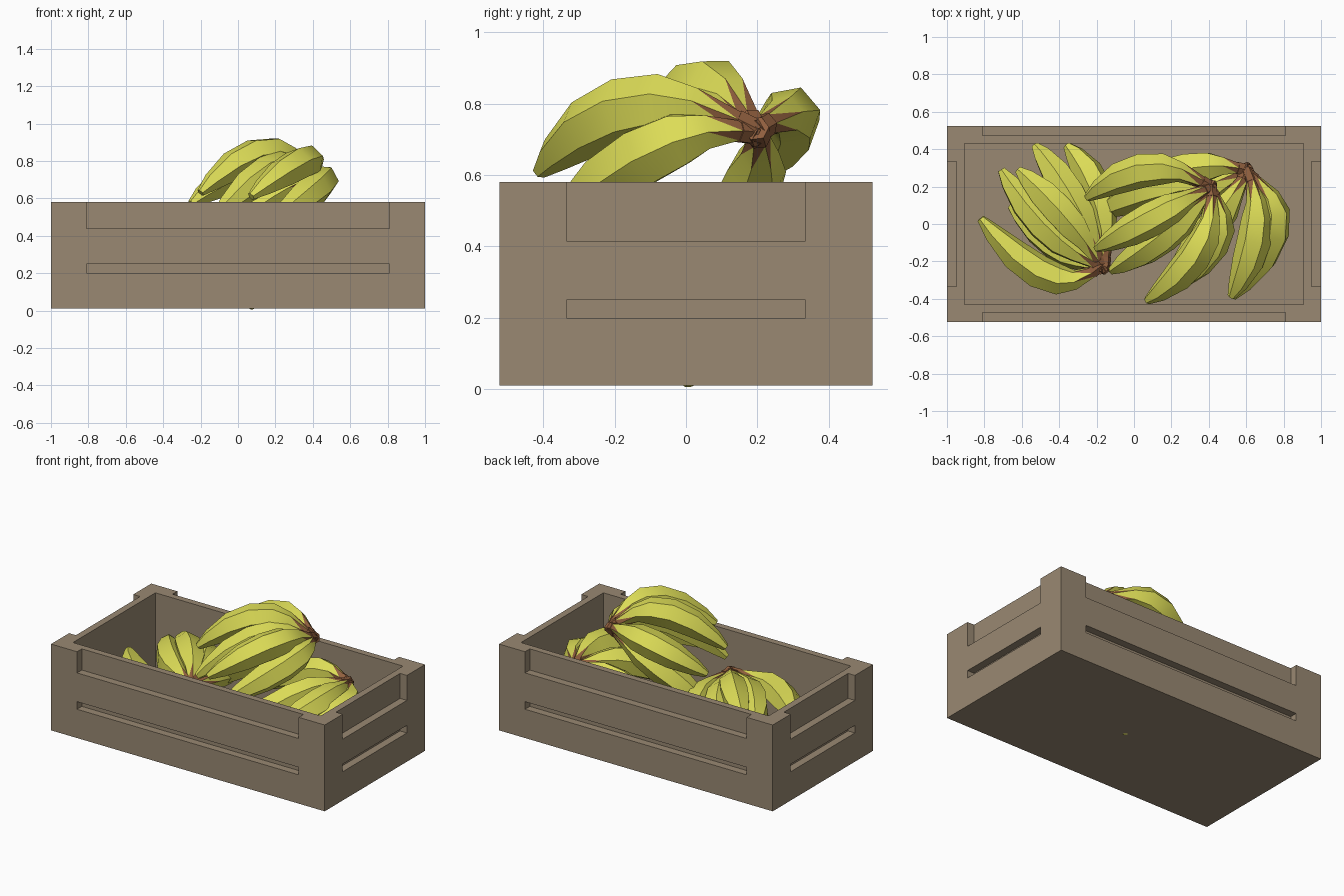
import bpy, bmesh, math
from mathutils import Vector

if "Cube" in bpy.data.objects:
    bpy.data.objects.remove(bpy.data.objects["Cube"])


def material(name, rgb):
    m = bpy.data.materials.new(name)
    m.diffuse_color = (*rgb, 1)
    m.use_nodes = True
    m.node_tree.nodes["Principled BSDF"].inputs["Base Color"].default_value = m.diffuse_color
    return m


WOOD = material("crate wood", (0.32, 0.25, 0.17))
YELLOW = material("banana yellow", (0.72, 0.72, 0.095))
BROWN = material("stem brown", (0.28, 0.115, 0.048))


def add_object(name, bm, mats):
    bmesh.ops.recalc_face_normals(bm, faces=bm.faces)
    mesh = bpy.data.meshes.new(name)
    bm.to_mesh(mesh)
    bm.free()
    for m in mats:
        mesh.materials.append(m)
    ob = bpy.data.objects.new(name, mesh)
    bpy.context.collection.objects.link(ob)
    return ob


def box(bm, x0, x1, y0, y1, z0, z1):
    vs = bmesh.ops.create_cube(bm, size=1)["verts"]
    for v in vs:
        v.co = (x1 if v.co.x > 0 else x0, y1 if v.co.y > 0 else y0, z1 if v.co.z > 0 else z0)


# Crate: solid block, hollowed, with upper recesses and a groove on every side
HX, HY, TOP = 1.0, 0.523, 0.58
bm = bmesh.new()
box(bm, -HX, HX, -HY, HY, 0.01, TOP)
crate = add_object("crate", bm, [WOOD])

bm = bmesh.new()
box(bm, -0.905, 0.905, -0.43, 0.43, 0.09, 1)
for s in (-1, 1):
    ya, yb = sorted((s * 0.473, s * 0.7))
    xa, xb = sorted((s * 0.95, s * 1.2))
    box(bm, -0.81, 0.81, ya, yb, 0.44, 1)
    box(bm, -0.81, 0.81, ya, yb, 0.20, 0.25)
    box(bm, xa, xb, -0.335, 0.335, 0.415, 1)
    box(bm, xa, xb, -0.335, 0.335, 0.20, 0.25)
cutter = add_object("crate_cutter", bm, [WOOD])
cutter.hide_render = True
mod = crate.modifiers.new("cut", 'BOOLEAN')
mod.operation = 'DIFFERENCE'
mod.solver = 'EXACT'
mod.object = cutter
bpy.context.view_layer.objects.active = crate
bpy.ops.object.modifier_apply(modifier="cut")
bpy.data.objects.remove(cutter)

# Banana: hexagonal tube along a curve, (position along curve, radius)
SIDES = 6
PROFILE = [(0.0, 0.032), (0.2, 0.055), (0.36, 0.084), (0.55, 0.092),
           (0.74, 0.084), (0.91, 0.052), (1.0, 0.022)]


def banana(bm, hub, mid, tip):
    hub, mid, tip = Vector(hub), Vector(mid), Vector(tip)
    root = hub + (mid - hub).normalized() * 0.05
    ctrl = 2 * mid - (root + tip) / 2
    side = (mid - root).cross(tip - mid).normalized()

    def ring(p, tangent, r):
        up = side.cross(tangent).normalized()
        return [bm.verts.new(p + r * (math.cos(a) * side + math.sin(a) * up))
                for a in (2 * math.pi * i / SIDES for i in range(SIDES))]

    start = (ctrl - root).normalized()
    rings = [ring(root - start * 0.07, start, 0.036), ring(root, start, 0.036)]
    for t, r in PROFILE:
        p = root * (1 - t) ** 2 + ctrl * 2 * t * (1 - t) + tip * t * t
        d = ((ctrl - root) * (1 - t) + (tip - ctrl) * t).normalized()
        rings.append(ring(p, d, r))
    bm.faces.new(rings[0]).material_index = 1
    bm.faces.new(rings[-1])
    for k, (a, b) in enumerate(zip(rings, rings[1:])):
        for i in range(SIDES):
            j = (i + 1) % SIDES
            if k == 2:  # jagged brown neck
                bm.faces.new((a[i], a[j], b[i])).material_index = 1
                bm.faces.new((a[j], b[j], b[i]))
            else:
                bm.faces.new((a[i], a[j], b[j], b[i])).material_index = int(k < 2)


def bunch(name, hub, bananas):
    bm = bmesh.new()
    for mid, tip in bananas:
        # spread the stems a little around the hub
        h = Vector(hub) + (Vector(mid) - Vector(hub)) * 0.06
        banana(bm, h, mid, tip)
    ob = add_object(name, bm, [YELLOW, BROWN])
    bpy.ops.object.select_all(action='DESELECT')
    ob.select_set(True)
    bpy.context.view_layer.objects.active = ob
    bpy.ops.object.shade_smooth_by_angle(angle=math.radians(40))


# Three bunches: hub position, then middle and tip of each banana
bunch("top_bunch", (0.43, 0.21, 0.74), [
    ((0.07, 0.29, 0.75), (-0.25, 0.14, 0.57)),
    ((0.12, 0.04, 0.84), (-0.20, -0.13, 0.63)),
    ((0.18, -0.05, 0.75), (-0.12, -0.25, 0.50)),
    ((0.34, -0.15, 0.79), (0.07, -0.41, 0.61)),
    ((0.43, -0.09, 0.67), (0.16, -0.37, 0.46)),
    ((0.10, 0.18, 0.56), (-0.20, 0.05, 0.32)),
])
bunch("right_bunch", (0.62, 0.30, 0.46), [
    ((0.75, -0.02, 0.40), (0.53, -0.39, 0.25)),
    ((0.65, -0.05, 0.46), (0.52, -0.39, 0.36)),
    ((0.32, 0.30, 0.44), (-0.04, 0.22, 0.28)),
    ((0.43, 0.00, 0.42), (0.18, -0.30, 0.24)),
    ((0.33, 0.14, 0.28), (0.06, 0.00, 0.02)),
])
bunch("left_bunch", (-0.15, -0.25, 0.42), [
    ((-0.48, -0.27, 0.36), (-0.82, 0.03, 0.38)),
    ((-0.46, -0.03, 0.41), (-0.71, 0.29, 0.39)),
    ((-0.38, 0.05, 0.46), (-0.62, 0.29, 0.42)),
    ((-0.33, 0.13, 0.40), (-0.53, 0.42, 0.30)),
    ((-0.19, 0.15, 0.37), (-0.36, 0.42, 0.28)),
    ((-0.40, -0.12, 0.25), (-0.66, 0.10, 0.15)),
])
